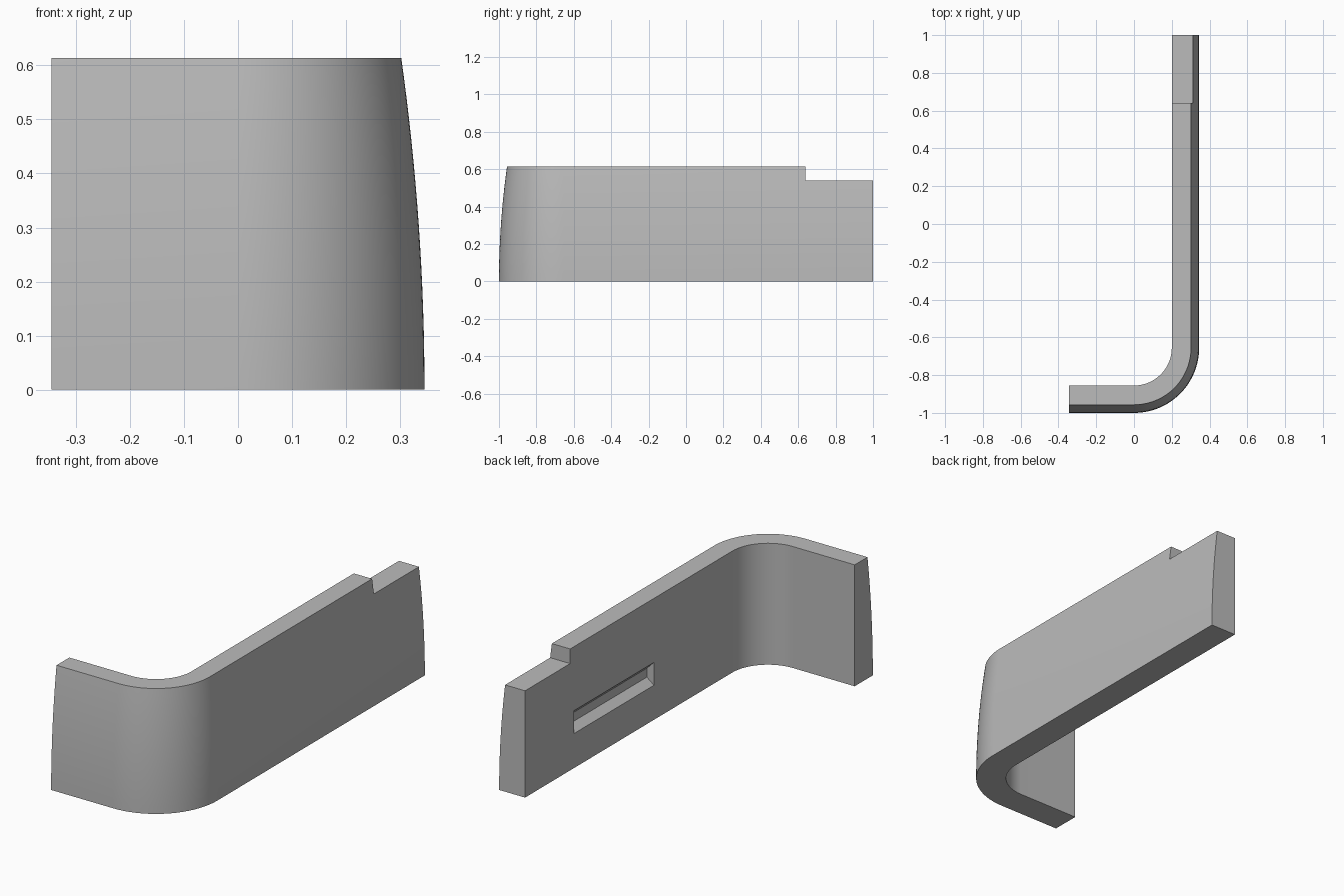
import bpy
import bmesh
from math import sin, cos, pi

cube = bpy.data.objects.get("Cube")
if cube:
    bpy.data.objects.remove(cube, do_unlink=True)

HEIGHT, BASE, TAPER = 0.614, 0.145, 0.043
INNER_R, BEND_Y = 0.2, -0.655

grey = bpy.data.materials.new("plain grey")
grey.use_nodes = True
colour = (0.5, 0.5, 0.5, 1)
grey.diffuse_color = colour
grey.node_tree.nodes["Principled BSDF"].inputs["Base Color"].default_value = colour


def loft(name, rings):
    """Join equal closed rings of points into a capped solid."""
    bm = bmesh.new()
    loops = [[bm.verts.new(p) for p in ring] for ring in rings]
    n = len(loops[0])
    for a, b in zip(loops, loops[1:]):
        for i in range(n):
            j = (i + 1) % n
            bm.faces.new((a[i], a[j], b[j], b[i]))
    bm.faces.new(loops[0])
    bm.faces.new(loops[-1])
    bmesh.ops.recalc_face_normals(bm, faces=bm.faces)
    mesh = bpy.data.meshes.new(name)
    bm.to_mesh(mesh)
    bm.free()
    mesh.materials.append(grey)
    obj = bpy.data.objects.new(name, mesh)
    bpy.context.collection.objects.link(obj)
    return obj


def prism(name, section, y0, y1):
    return loft(name, [[(x, y, z) for x, z in section] for y in (y0, y1)])


# Wall section: flat inside, outside curving inward towards the top
STEPS = 16
section = [(0, 0)]
for i in range(STEPS + 1):
    t = i / STEPS
    section.append((BASE - TAPER * t * t, HEIGHT * t))
section.append((0, HEIGHT))

# Path along the inner face: short front leg, round bend, long side leg
path = [(-0.345, BEND_Y - INNER_R, 0, -1)]
ARC = 32
for i in range(ARC + 1):
    a = -pi / 2 + pi / 2 * i / ARC
    path.append((INNER_R * cos(a), BEND_Y + INNER_R * sin(a), cos(a), sin(a)))
path.append((INNER_R, 1, 1, 0))

wall = loft("curved_corner_wall",
            [[(x + nx * d, y + ny * d, z) for d, z in section]
             for x, y, nx, ny in path])

# Step in the top edge at the rear, and the bevelled slot on the inside
step = prism("step_cutter", [(0.1, 0.54), (0.5, 0.54), (0.5, 0.8), (0.1, 0.8)],
             0.64, 1.1)
slot = prism("slot_cutter",
             [(0.19, 0.167), (0.24, 0.205), (0.24, 0.25), (0.19, 0.3)],
             -0.03, 0.61)

bpy.ops.object.select_all(action="DESELECT")
bpy.context.view_layer.objects.active = wall
wall.select_set(True)
for cutter in (step, slot):
    cutter.hide_render = True
    mod = wall.modifiers.new(cutter.name, "BOOLEAN")
    mod.operation = "DIFFERENCE"
    mod.solver = "EXACT"
    mod.object = cutter
    bpy.ops.object.modifier_apply(modifier=mod.name)
    bpy.data.objects.remove(cutter, do_unlink=True)

bpy.ops.object.shade_smooth_by_angle(angle=pi / 6)
